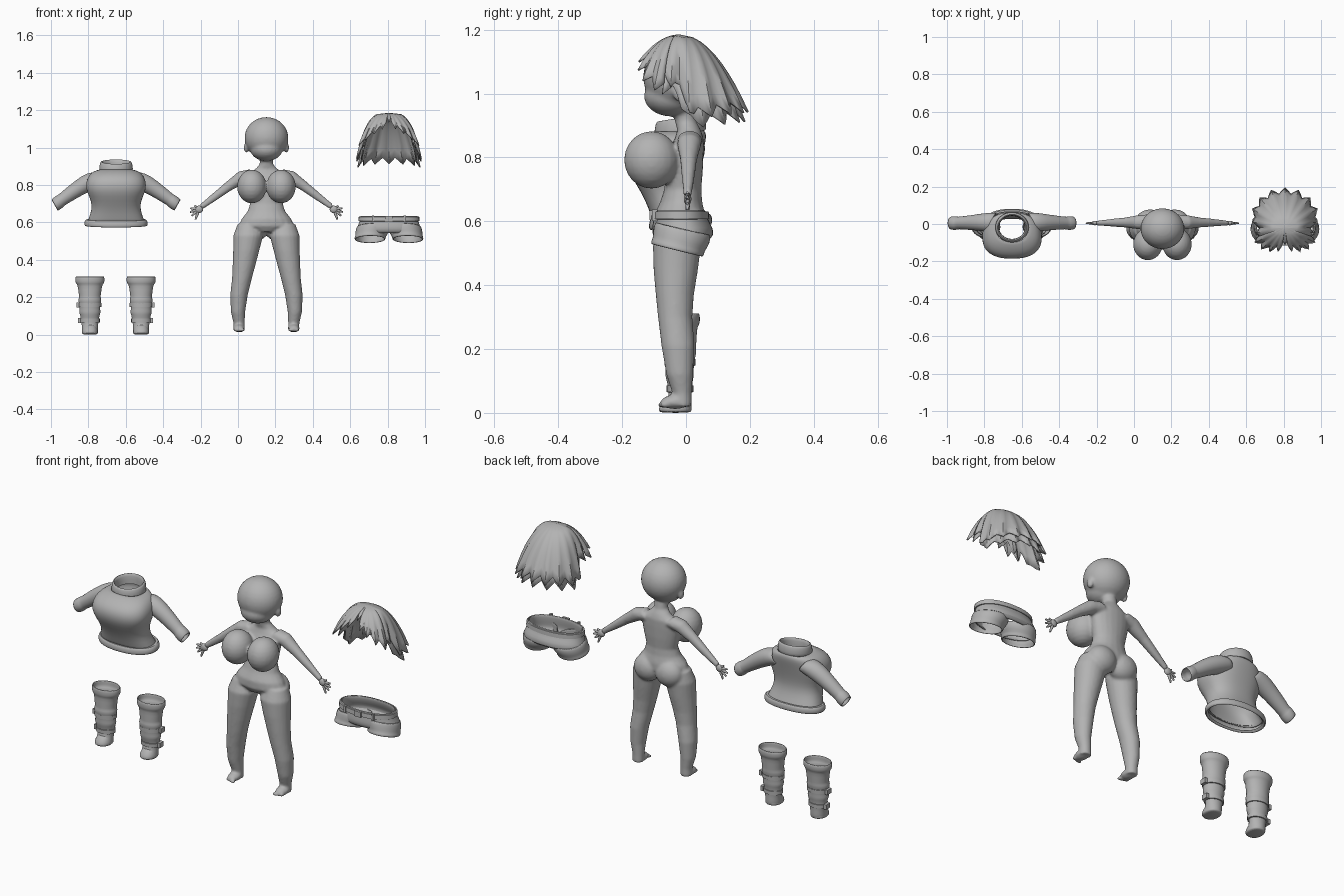
import bpy, bmesh
from math import sin, cos, pi, radians
from mathutils import Vector, Matrix

cube = bpy.data.objects.get("Cube")
if cube:
    bpy.data.objects.remove(cube)

grey = bpy.data.materials.new("clay grey")
grey.use_nodes = True
grey.diffuse_color = (0.45, 0.45, 0.45, 1)
grey.node_tree.nodes["Principled BSDF"].inputs["Base Color"].default_value = grey.diffuse_color
X, Y = Vector((1, 0, 0)), Vector((0, 1, 0))


def spow(v, p):
    return (1 if v >= 0 else -1) * abs(v) ** p


def skin(bm, rings, closed=True):
    """Join consecutive rings of vertices with quads."""
    for a, b in zip(rings, rings[1:]):
        n = len(a)
        for i in range(n if closed else n - 1):
            j = (i + 1) % n
            bm.faces.new((a[i], a[j], b[j], b[i]))


def loft(bm, rows, u=X, v=Y, n=20, p=1, caps=True, tilt=0):
    """Rows are (x, y, z, radius along u, radius along v)."""
    rings = []
    for x, y, z, ru, rv in rows:
        ring = []
        for i in range(n):
            a = 2 * pi * i / n
            co = Vector((x, y, z)) + u * ru * spow(cos(a), p) + v * rv * spow(sin(a), p)
            co.z += tilt * sin(a)
            ring.append(bm.verts.new(co))
        rings.append(ring)
    skin(bm, rings)
    if caps:
        bm.faces.new(rings[0])
        bm.faces.new(rings[-1])


def limb(bm, points, n=14, caps=True):
    """Tube in an x-z plane; points are (x, y, z, y radius, radius)."""
    d = (Vector(points[-1][:3]) - Vector(points[0][:3])).normalized()
    loft(bm, points, Y, d.cross(Y).normalized(), n, 1, caps)


def ball(bm, centre, radii, seg=24):
    m = Matrix.Translation(centre) @ Matrix.Diagonal((*radii, 1))
    bmesh.ops.create_uvsphere(bm, u_segments=seg, v_segments=seg // 2, radius=1, matrix=m)


def box(bm, centre, size):
    m = Matrix.Translation(centre) @ Matrix.Diagonal((*size, 1))
    bmesh.ops.create_cube(bm, size=1, matrix=m)


def finish(name, bm, x=0, solid=0, sub=0, angle=50):
    bmesh.ops.recalc_face_normals(bm, faces=bm.faces)
    me = bpy.data.meshes.new(name)
    bm.to_mesh(me)
    bm.free()
    me.materials.append(grey)
    ob = bpy.data.objects.new(name, me)
    ob.location.x = x
    bpy.context.collection.objects.link(ob)
    bpy.ops.object.select_all(action='DESELECT')
    ob.select_set(True)
    bpy.context.view_layer.objects.active = ob
    bpy.ops.object.shade_smooth_by_angle(angle=radians(angle))
    if solid:
        m = ob.modifiers.new("Thickness", 'SOLIDIFY')
        m.thickness, m.offset = solid, -1
    if sub:
        m = ob.modifiers.new("Smooth", 'SUBSURF')
        m.levels = m.render_levels = sub
    return ob


# Body mannequin: overlapping volumes fused into one smooth skin
BODY = 0.152
bm = bmesh.new()
loft(bm, [(0, y, z, rx, ry) for z, y, rx, ry in (
    (.548, -.03, .06, .05), (.58, -.02, .15, .08), (.62, -.02, .132, .08),
    (.66, -.015, .1, .066), (.70, -.01, .088, .058), (.76, -.005, .1, .058),
    (.82, 0, .11, .055), (.86, .01, .1, .045), (.885, .01, .06, .037),
    (.91, 0, .036, .034), (.97, -.01, .036, .034))])
ball(bm, (0, -.025, 1.052), (.117, .109, .111), 32)
ball(bm, (0, -.045, .992), (.087, .087, .064))
for s in (1, -1):
    ball(bm, (s * .108, -.02, 1.0), (.013, .02, .028))
    ball(bm, (s * .078, -.108, .792), (.079, .086, .09))
    ball(bm, (s * .065, .018, .57), (.078, .06, .072))
    loft(bm, [(s * x, y, z, rx, ry) for x, y, z, rx, ry in (
        (.095, -.02, .59, .06, .06), (.097, -.028, .53, .08, .076), (.108, -.032, .45, .07, .07),
        (.12, -.035, .37, .061, .06), (.131, -.034, .3, .053, .054), (.147, -.025, .21, .047, .052),
        (.152, -.02, .12, .038, .042), (.146, -.012, .06, .03, .03), (.146, -.012, .02, .03, .03))])
    ball(bm, (s * .146, -.035, .034), (.032, .045, .022))
    for i in range(5):
        ball(bm, (s * (.124 + .011 * i), -.078 + .003 * i, .025), (.008, .013, .01), 12)
    limb(bm, [(s * .07, .012, .855, .04, .035), (s * .13, .01, .842, .038, .036),
              (s * .2, .008, .795, .027, .027), (s * .27, .007, .742, .021, .022),
              (s * .35, .005, .682, .013, .015)])
body = finish("body", bm, BODY)
m = body.modifiers.new("Fuse", 'REMESH')
m.mode, m.voxel_size, m.use_smooth_shade = 'VOXEL', .007, True
m = body.modifiers.new("Blend", 'SMOOTH')
m.factor, m.iterations = .5, 5

# Hands with spread fingers
bm = bmesh.new()
for s in (1, -1):
    ball(bm, (s * .36, .005, .67), (.022, .012, .02), 16)
    for tx, tz in ((.385, .69), (.407, .676), (.409, .655), (.4, .635), (.38, .615)):
        limb(bm, [(s * .36, .005, .67, .006, .007),
                  (s * (.36 + tx) / 2, .005, (.67 + tz) / 2, .007, .008),
                  (s * tx, .004, tz, .004, .004)], 8)
finish("hands", bm, BODY)

# Sweater: torso, sleeves, hem band and folded collar
TOP = -.652
bm = bmesh.new()
loft(bm, [(0, (f + b) / 2, z, rx, (b - f) / 2) for z, rx, f, b in (
    (.6, .155, -.105, .07), (.64, .14, -.117, .05), (.69, .126, -.14, .033),
    (.74, .145, -.172, .038), (.78, .162, -.188, .046), (.82, .16, -.186, .055),
    (.85, .147, -.165, .062), (.872, .125, -.13, .064), (.885, .085, -.095, .058))],
    n=28, p=.82, caps=False)
finish("sweater_torso", bm, TOP, .008, 1)
bm = bmesh.new()
for s in (1, -1):
    limb(bm, [(s * .08, .01, .835, .05, .04), (s * .13, .01, .825, .052, .05),
              (s * .2, .008, .785, .042, .043), (s * .27, .006, .735, .035, .036),
              (s * .293, .005, .718, .033, .033), (s * .297, .005, .715, .038, .037),
              (s * .33, .005, .691, .036, .036)], 18, False)
finish("sweater_sleeves", bm, TOP, .007, 1)
bm = bmesh.new()
loft(bm, [(0, -.017, z, rx, ry) for z, rx, ry in (
    (.59, .15, .085), (.578, .163, .094), (.585, .171, .1), (.605, .17, .099),
    (.617, .162, .094), (.615, .148, .083))], n=28, p=.9, caps=False, tilt=.008)
finish("sweater_hem", bm, TOP, 0, 1)
bm = bmesh.new()
loft(bm, [(0, -.018, z, rx, ry) for z, rx, ry in (
    (.87, .07, .062), (.915, .071, .063), (.928, .078, .07), (.92, .087, .078),
    (.885, .092, .083), (.87, .088, .08), (.872, .075, .07))], n=24, caps=False, tilt=.012)
finish("sweater_collar", bm, TOP, 0, 1)

# Shorts: seat, two short legs, cuffs and belt
SHORTS = .807
bm = bmesh.new()
loft(bm, [(0, (f + b) / 2, z, rx, (b - f) / 2) for z, rx, f, b in (
    (.637, .155, -.1, .062), (.605, .158, -.102, .068), (.58, .168, -.107, .085),
    (.555, .176, -.106, .088), (.54, .172, -.09, .07))], n=28, p=.9, caps=False)
finish("shorts_seat", bm, SHORTS, .007, 1)
bm = bmesh.new()
for s in (1, -1):
    loft(bm, [(s * x, y, z, rx, ry) for x, y, z, rx, ry in (
        (.085, -.01, .578, .088, .088), (.089, -.014, .55, .092, .09),
        (.098, -.022, .527, .082, .082), (.1, -.026, .52, .085, .084),
        (.102, -.028, .508, .083, .082))], n=22, caps=False, tilt=-.02)
finish("shorts_legs", bm, SHORTS, .007, 1)
bm = bmesh.new()
loft(bm, [(0, -.018, z, rx, ry) for z, rx, ry in (
    (.606, .157, .084), (.607, .164, .091), (.63, .162, .089), (.631, .155, .082))],
    n=32, p=.9, caps=False)
box(bm, (0, -.109, .619), (.04, .012, .03))
for s in (1, -1):
    box(bm, (s * .085, -.098, .619), (.012, .016, .036))
finish("shorts_belt", bm, SHORTS, 0, 0, 35)

# Boots: wrinkled shaft with cuff, toe and outer buckles
BOOTS = -.655
bm = bmesh.new()
for s in (1, -1):
    loft(bm, [(s * .137, y, z, rx, ry) for y, z, rx, ry in (
        (-.015, .312, .078, .059), (-.015, .285, .08, .06), (-.016, .272, .074, .056),
        (-.016, .266, .066, .051), (-.018, .215, .06, .051), (-.018, .2, .057, .049),
        (-.02, .186, .064, .053), (-.02, .165, .058, .047), (-.02, .135, .054, .044),
        (-.02, .118, .06, .046), (-.02, .1, .05, .041), (-.018, .08, .051, .038),
        (-.018, .055, .043, .035), (-.025, .03, .043, .044), (-.03, .004, .043, .048))],
        caps=False)
finish("boot_shafts", bm, BOOTS, .006, 1)
bm = bmesh.new()
for s in (1, -1):
    loft(bm, [(s * .137, y, z, rx, ry) for y, z, rx, ry in (
        (-.033, 0, .038, .046), (-.034, .006, .044, .053), (-.034, .022, .043, .05),
        (-.028, .04, .036, .042), (-.02, .06, .03, .03))], p=.9)
finish("boot_feet", bm, BOOTS, 0, 1, 60)
bm = bmesh.new()
for s in (1, -1):
    for z, r in ((.158, .061), (.075, .053)):
        loft(bm, [(s * .137, -.019, z + h, r - i, r * .8 - i) for h, i in (
            (-.011, .008), (-.01, 0), (.01, 0), (.011, .008))], caps=False)
        box(bm, (s * (.137 + r + .003), -.015, z), (.016, .034, .026))
finish("boot_straps", bm, BOOTS, 0, 0, 35)


# Hair: layered shells ending in pointed locks
def hair_end(a):
    """Height of the hair edge: long behind, rising to a parted fringe."""
    t = sin(a)
    if t > .25:
        return .895 + .03 * (t - .25)
    if t > -.1:
        return .895 + (.25 - t) * .29
    return .995 + .115 * ((-t - .1) / .9) ** 2


def hair_layer(name, scale, start, stop, spikes, phase, lift, amp):
    bm = bmesh.new()
    cols, rows = spikes * 4, 11
    full = stop - start == 360
    rings = []
    for k in range(rows):
        t = max(k / (rows - 1), .04)
        ring = []
        for i in range(cols if full else cols + 1):
            a = radians(start + (stop - start) * i / cols)
            tooth = abs(2 * ((i / 4 + phase) % 1) - 1)
            depth = (1.185 - hair_end(a) - lift - amp * tooth) * t ** 2
            w = abs(sin(a))
            r = (.235 + .205 * w) * depth ** (.25 + .25 * w) * scale * (1 - .08 * tooth * t)
            r *= min(1, t * 5)
            ring.append(bm.verts.new((r * cos(a), -.02 + r * sin(a), 1.185 - depth)))
        rings.append(ring)
    skin(bm, rings, full)
    if full:
        bm.faces.new(rings[0])
    finish(name, bm, SHORTS, .006, 0, 40)


hair_layer("hair_under", .9, -20, 200, 10, .5, -.005, .035)
hair_layer("hair_main", 1, 0, 360, 18, 0, .025, .035)
hair_layer("fringe_left", 1.05, -82, -18, 4, 0, 0, .03)
hair_layer("fringe_right", 1.05, -162, -98, 4, 0, 0, .03)
